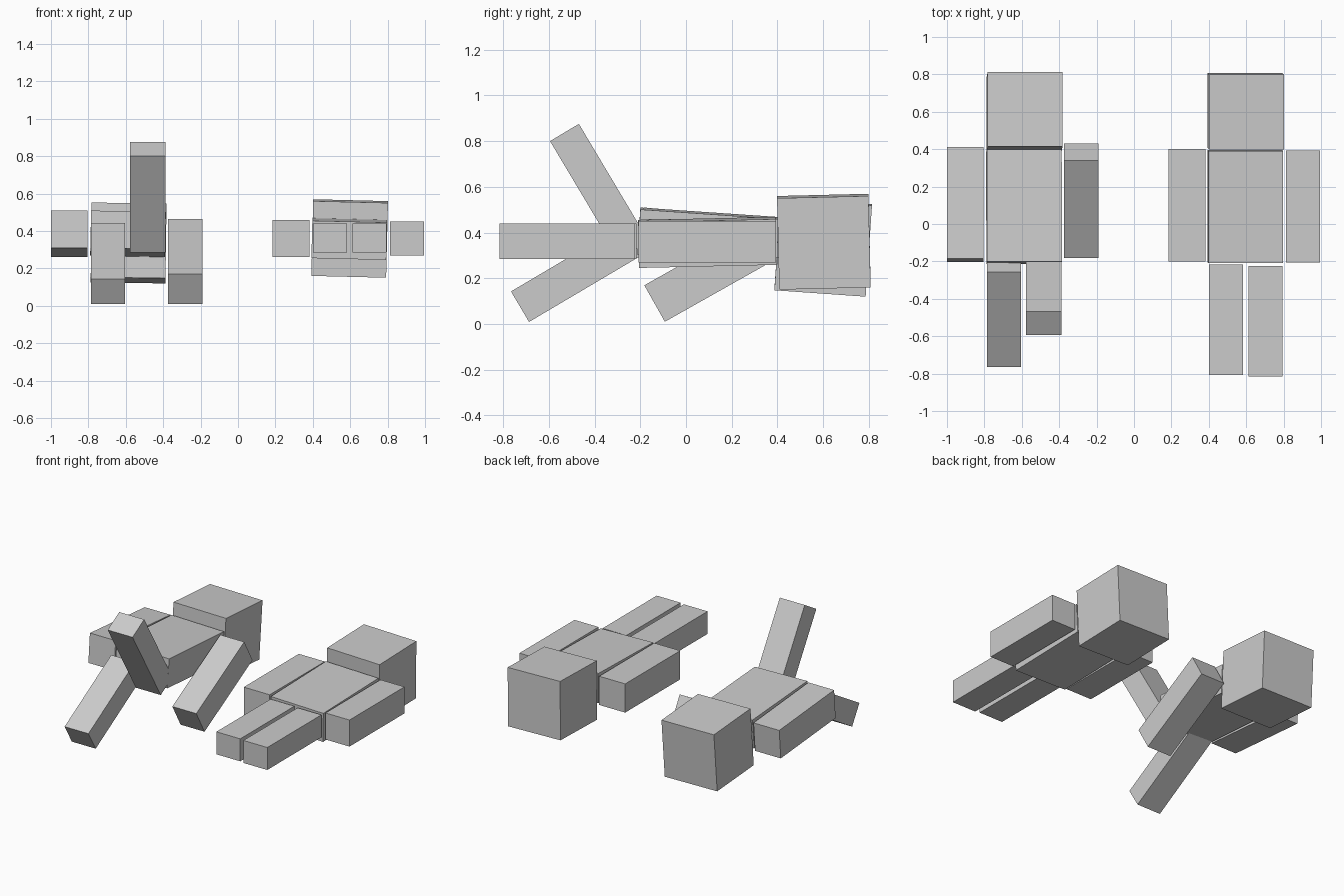
import bpy
from math import radians

cube = bpy.data.objects.get("Cube")
if cube:
    bpy.data.objects.remove(cube, do_unlink=True)

# One plain grey material
grey = bpy.data.materials.new("light grey")
grey.use_nodes = True
colour = (0.6, 0.6, 0.6, 1)
grey.diffuse_color = colour
grey.node_tree.nodes["Principled BSDF"].inputs["Base Color"].default_value = colour


def box(name, centre, size, pitch=0, roll=0):
    """Box of a given size, tipped about x (pitch) and y (roll)."""
    bpy.ops.mesh.primitive_cube_add(size=1, location=centre)
    part = bpy.context.object
    part.name = part.data.name = name
    part.scale = size
    part.rotation_euler = (radians(pitch), radians(roll), 0)
    part.data.materials.append(grey)


HEAD = (0.4, 0.4, 0.4)
TORSO = (0.4, 0.6, 0.2)
ARM = (0.183, 0.6, 0.183)
LEG = (0.182, 0.59, 0.155)

# Resting figure, lying flat
box("resting_head", (0.597, 0.603, 0.36), HEAD, 1.4, 1.4)
box("resting_torso", (0.595, 0.093, 0.357), TORSO, 1.3, 1.4)
box("resting_right_arm", (0.283, 0.1, 0.36), (0.198, 0.6, 0.198))
box("resting_left_arm", (0.904, 0.093, 0.36), ARM)
box("resting_right_leg", (0.491, -0.512, 0.363), LEG)
box("resting_left_leg", (0.703, -0.52, 0.363), LEG)

# Moving figure, with limbs swung up and down
box("moving_head", (-0.585, 0.6, 0.336), HEAD, -4, 0.8)
box("moving_torso", (-0.588, 0.093, 0.385), TORSO, -3.9, 1.2)
box("moving_right_arm", (-0.902, 0.105, 0.385), (0.196, 0.6, 0.2), -4.8)
box("moving_left_arm", (-0.282, 0.124, 0.237), ARM, 29.4)
box("moving_right_leg", (-0.696, -0.472, 0.226), LEG, 30.6)
box("moving_left_leg", (-0.483, -0.378, 0.58), (0.19, 0.6, 0.147), -59.2)
